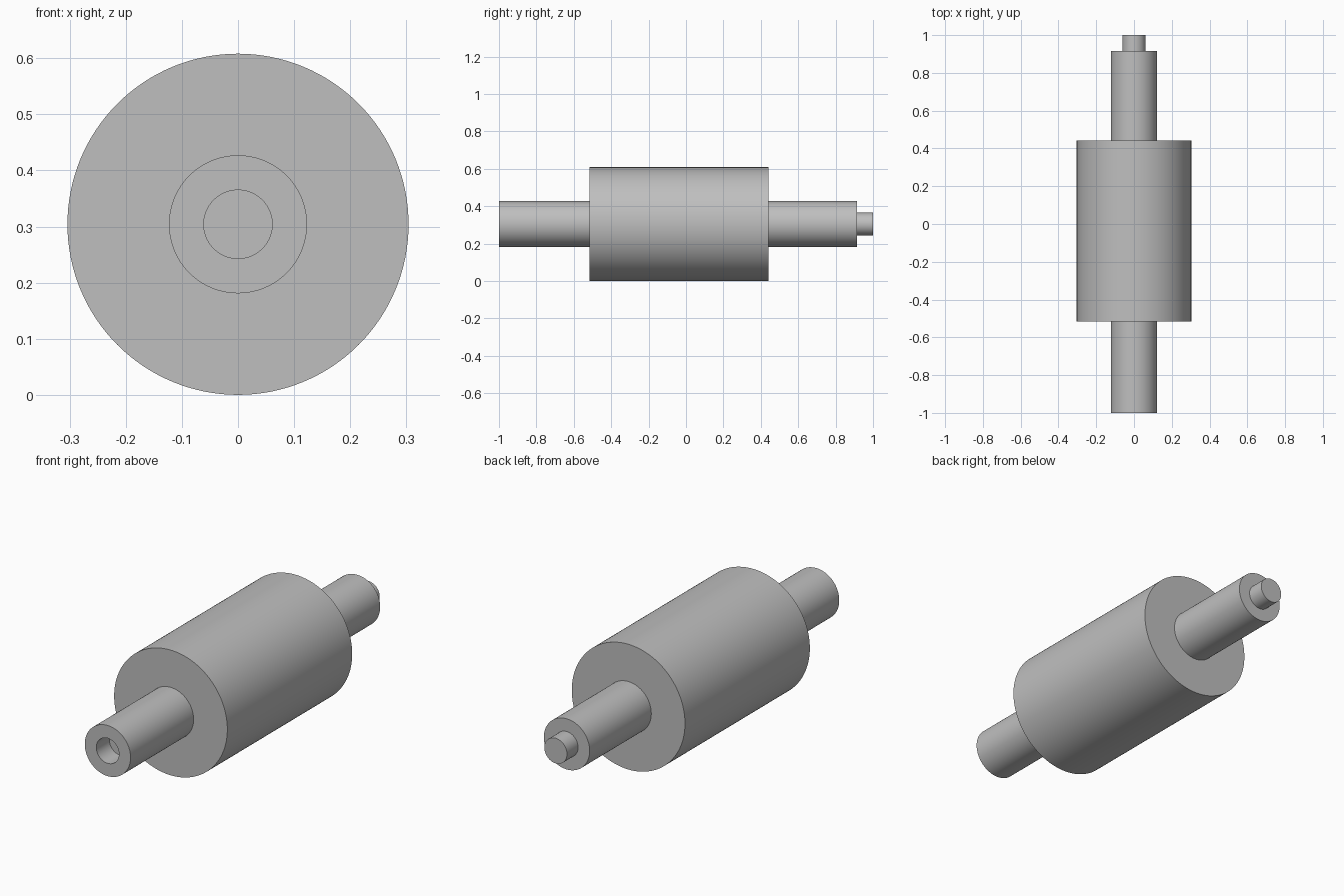
import bpy, bmesh, math
from mathutils import Vector

if "Cube" in bpy.data.objects:
    bpy.data.objects.remove(bpy.data.objects["Cube"])

R_BODY, R_SHAFT, R_PIN = 0.304, 0.123, 0.061
SIDES = 128

grey = bpy.data.materials.new("plain grey")
grey.diffuse_color = (0.52, 0.52, 0.52, 1)
grey.use_nodes = True
grey.node_tree.nodes["Principled BSDF"].inputs["Base Color"].default_value = grey.diffuse_color


def lathe(name, profile):
    """Turn (radius, y) points around the roller's lengthwise axis."""
    bm = bmesh.new()
    verts = [bm.verts.new((r, y, 0)) for r, y in profile]
    edges = [bm.edges.new(pair) for pair in zip(verts, verts[1:])]
    bmesh.ops.spin(bm, geom=verts + edges, cent=Vector(), axis=(0, 1, 0),
                   angle=2 * math.pi, steps=SIDES)
    bmesh.ops.remove_doubles(bm, verts=bm.verts[:], dist=1e-5)
    bmesh.ops.recalc_face_normals(bm, faces=bm.faces[:])
    mesh = bpy.data.meshes.new(name)
    bm.to_mesh(mesh)
    bm.free()
    mesh.materials.append(grey)
    obj = bpy.data.objects.new(name, mesh)
    obj.location.z = R_BODY
    bpy.context.collection.objects.link(obj)
    bpy.context.view_layer.objects.active = obj
    obj.select_set(True)
    bpy.ops.object.shade_smooth_by_angle(angle=math.radians(30))
    obj.select_set(False)
    return obj


# One turned piece: socket, front shaft, drum, back shaft, pin
lathe("roller", [
    (0, -0.90), (R_PIN, -0.90), (R_PIN, -1.0),        # blind socket
    (R_SHAFT, -1.0), (R_SHAFT, -0.516),               # front shaft
    (R_BODY, -0.516), (R_BODY, 0.442),                # drum
    (R_SHAFT, 0.442), (R_SHAFT, 0.915),               # back shaft
    (R_PIN, 0.915), (R_PIN, 1.0), (0, 1.0),           # pin
])
